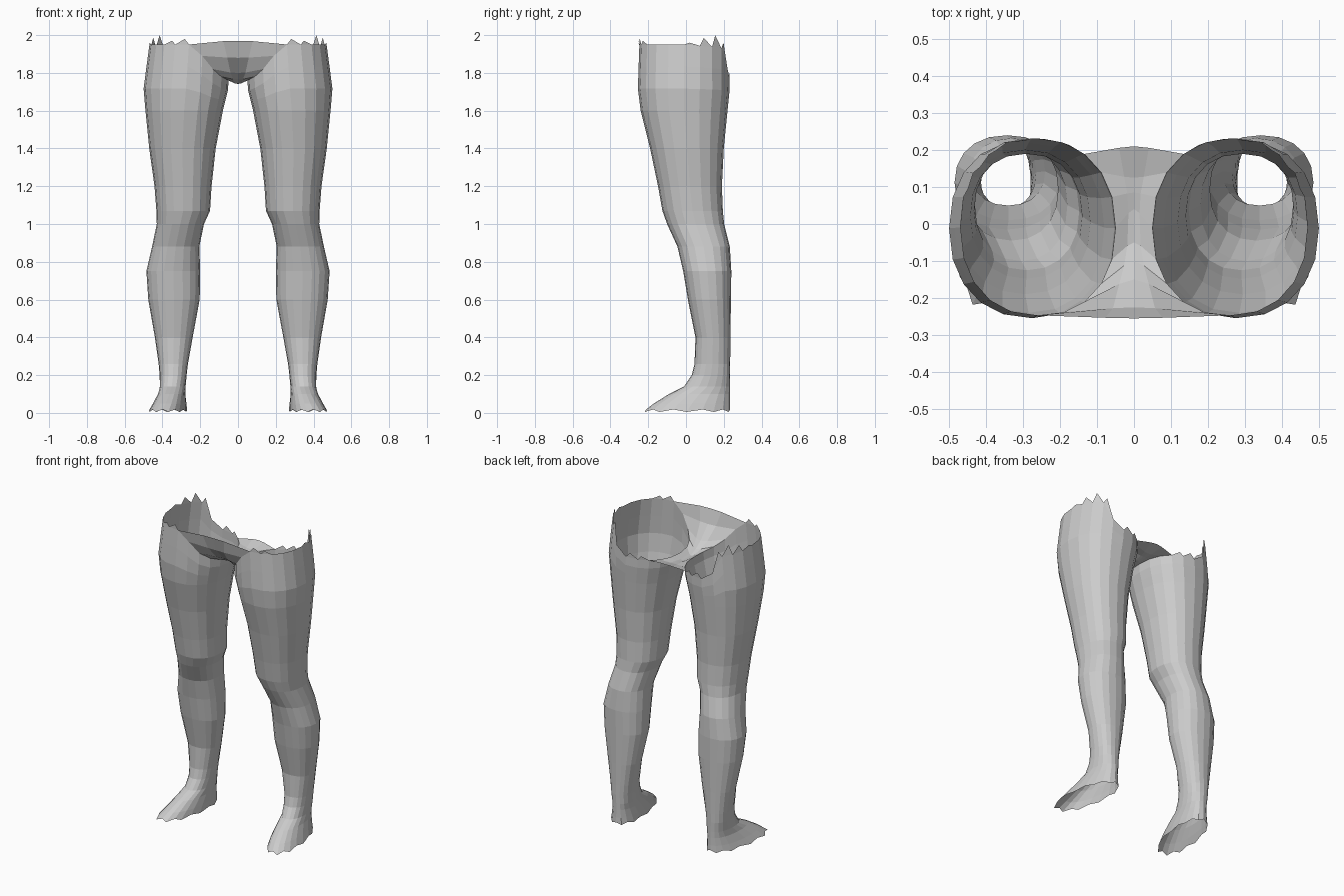
import bpy, math

if "Cube" in bpy.data.objects:
    bpy.data.objects.remove(bpy.data.objects["Cube"])

SIDES = 20

# Leg cross-sections: height, inner x, outer x, front y, back y
KEYS = [
    (0.00, .275, .472, -.235, .235),
    (0.05, .280, .450, -.170, .233),
    (0.10, .285, .428, -.090, .233),
    (0.14, .282, .418, -.010, .233),
    (0.20, .272, .415, .030, .234),
    (0.26, .265, .420, .045, .234),
    (0.40, .240, .440, .050, .235),
    (0.60, .203, .475, .010, .238),
    (0.75, .200, .485, -.015, .240),
    (0.88, .205, .455, -.045, .232),
    (1.00, .180, .430, -.100, .202),
    (1.07, .148, .432, -.125, .195),
    (1.20, .140, .442, -.148, .190),
    (1.40, .118, .470, -.190, .200),
    (1.60, .080, .490, -.240, .220),
    (1.72, .050, .500, -.255, .232),
    (2.00, .050, .462, -.245, .228),
]


def lerp_table(table, v):
    """Linear interpolation in a table whose first column is the key."""
    for a, b in zip(table, table[1:]):
        if v <= b[0]:
            t = max(0, (v - a[0]) / (b[0] - a[0]))
            return [p + (q - p) * t for p, q in zip(a[1:], b[1:])]
    return list(table[-1][1:])


def power(v, e):
    return math.copysign(abs(v) ** e, v)


def leg_point(i, z):
    """Point i on the rounded section at height z (0 = outside, 5 = front)."""
    a = 2 * math.pi * i / SIDES
    x0, x1, y0, y1 = lerp_table(KEYS, z)
    y = (y0 + y1) / 2 - (y1 - y0) / 2 * power(math.sin(a), .9)
    x = (x0 + x1) / 2 + (x1 - x0) / 2 * power(math.cos(a), .9)
    if z < .2:                       # toes turn outward
        x += .14 * (.0 - y) * (1 - z / .2)
    return (x, y, z)


# Cut line around the hip: angle step -> height
RIM = [(0, 1.95), (5, 1.95), (6, 1.89), (7, 1.82), (8, 1.78), (9, 1.765),
       (10, 1.76), (13, 1.765), (15, 1.77), (16, 1.82), (17, 1.93), (20, 1.95)]


def rim_height(i):
    return lerp_table(RIM, i % SIDES)[0]


def make_object(name, verts, faces):
    mesh = bpy.data.meshes.new(name)
    mesh.from_pydata(verts, [], faces)
    mesh.update()
    obj = bpy.data.objects.new(name, mesh)
    bpy.context.collection.objects.link(obj)
    return obj


def mirror(obj):
    mod = obj.modifiers.new("Mirror", 'MIRROR')
    mod.use_clip = True


# Leg shells, open at the sole and hip
verts, faces = [], []
levels = [k[0] for k in KEYS if k[0] < 1.65]
rows = len(levels) + 3
for r in range(rows):
    for i in range(SIDES):
        if r < len(levels):
            z = levels[r]
            if r == 0:
                z = .005 + .013 * (i % 2)    # ragged sole edge
        else:
            z = 1.6 + (rim_height(i) - 1.6) * (r - len(levels) + 1) / 3
        verts.append(leg_point(i, z))
for r in range(rows - 1):
    for i in range(SIDES):
        j = (i + 1) % SIDES
        faces.append((r * SIDES + i, r * SIDES + i + SIDES,
                      r * SIDES + j + SIDES, r * SIDES + j))
mirror(make_object("leg", verts, faces))

# Crotch panel lofted between the two hip cut lines through a centre profile
PROFILE = [(-.255, 1.97), (-.225, 1.88), (-.15, 1.80), (-.10, 1.765), (-.05, 1.742),
           (0.04, 1.742), (.085, 1.75), (.125, 1.755), (.21, 1.78)]
verts, faces = [], []
for k, (y, z) in enumerate(PROFILE):
    p = leg_point(5 + k, rim_height(5 + k))
    verts += [p, ((p[0]) * .3, y * .8 + p[1] * .2, z * .9 + p[2] * .1), (0, y, z)]
for k in range(len(PROFILE) - 1):
    for c in range(2):
        a = k * 3 + c
        faces.append((a, a + 1, a + 4, a + 3))
mirror(make_object("crotch_panel", verts, faces))

# Torn points along the hip edge: first step, second step, height
verts, faces = [], []
for i, j, peak in [(17, 18, 2.0), (18, 19, 1.985), (19, 20, 1.96), (3, 4, 1.97), (4, 5, 1.98),
                   (13, 14, 1.79), (14, 15, 1.80), (16, 17, 1.96)]:
    n = len(verts)
    verts += [leg_point(i, rim_height(i)), leg_point(j, rim_height(j)),
              leg_point(j - .3, peak)]
    faces.append((n, n + 2, n + 1))
mirror(make_object("torn_edge", verts, faces))
